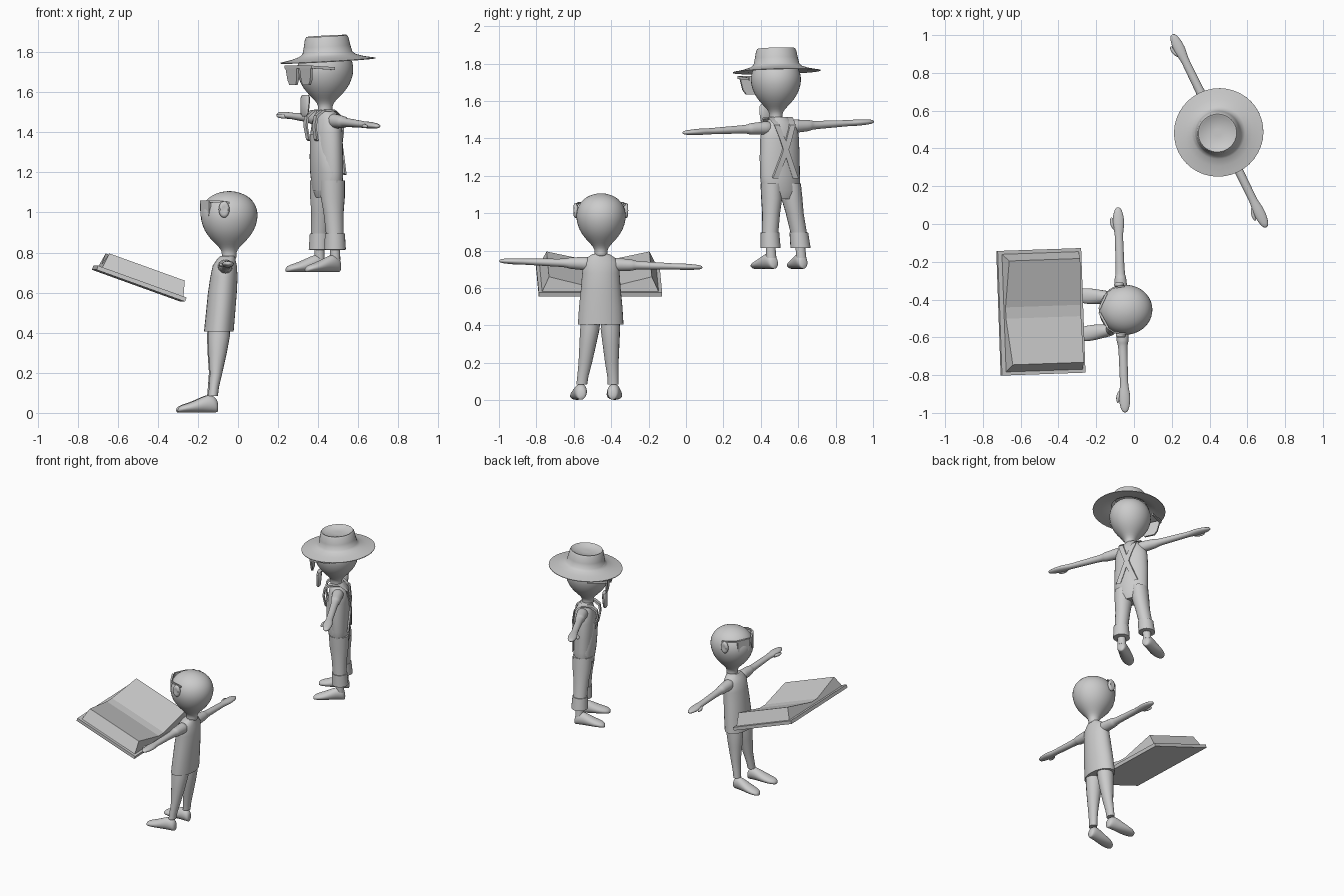
import bpy, bmesh, math
from mathutils import Matrix, Vector

if "Cube" in bpy.data.objects:
    bpy.data.objects.remove(bpy.data.objects["Cube"])

grey = bpy.data.materials.new("plain grey")
grey.diffuse_color = (0.6, 0.6, 0.6, 1)
grey.use_nodes = True
grey.node_tree.nodes["Principled BSDF"].inputs["Base Color"].default_value = grey.diffuse_color


def finish(name, bm, frame, smooth=True, soft=0):
    """Turn a bmesh into a named object placed in the given frame."""
    bm.transform(frame)
    bmesh.ops.recalc_face_normals(bm, faces=bm.faces[:])
    me = bpy.data.meshes.new(name)
    bm.to_mesh(me)
    bm.free()
    ob = bpy.data.objects.new(name, me)
    bpy.context.collection.objects.link(ob)
    me.materials.append(grey)
    if soft:
        ob.modifiers.new("soft", 'SUBSURF').levels = soft
        ob.modifiers["soft"].render_levels = soft
    if smooth:
        bpy.ops.object.select_all(action='DESELECT')
        ob.select_set(True)
        bpy.context.view_layer.objects.active = ob
        if soft:
            bpy.ops.object.shade_smooth()
        else:
            bpy.ops.object.shade_smooth_by_angle(angle=math.radians(40))
    return ob


def loft(name, frame, rings, n=20, smooth=True, soft=0):
    """Skin rings given as (centre, half axis a, half axis b); n=4 gives boxes."""
    bm = bmesh.new()
    off, k = (math.pi / 4, math.sqrt(2)) if n == 4 else (0, 1)
    loops = []
    for c, a, b in rings:
        loops.append([bm.verts.new(Vector(c) + k * (math.cos(t) * Vector(a) + math.sin(t) * Vector(b)))
                      for t in (off + 2 * math.pi * i / n for i in range(n))])
    for p, q in zip(loops, loops[1:]):
        for i in range(n):
            j = (i + 1) % n
            bm.faces.new((p[i], p[j], q[j], q[i]))
    bm.faces.new(loops[0])
    bm.faces.new(loops[-1])
    return finish(name, bm, frame, smooth, soft)


def upright(name, frame, rows, **kw):
    """Vertical loft, rows are (z, forward, side, half depth, half width)."""
    return loft(name, frame, [((u, y, z), (d, 0, 0), (0, w, 0)) for z, u, y, d, w in rows], **kw)


def box_path(name, frame, pts, a, b):
    return loft(name, frame, [(p, a, b) for p in pts], n=4)


# Figure frames: local x is forward, local y is left; legs lean a little sideways
child = Matrix.Translation((-0.066, -0.455, 0)) @ Matrix.Rotation(math.radians(182), 4, 'Z')
farmer = Matrix.Translation((0.447, 0.503, 0.70)) @ Matrix.Rotation(math.radians(206), 4, 'Z')
farmer_top = farmer @ Matrix.Translation((0, .015, 0))
child_legs = child @ Matrix.Shear('XY', 4, (0, 0)) @ Matrix(((1, 0, 0, 0), (0, 1, -.045, .02), (0, 0, 1, 0), (0, 0, 0, 1)))
farmer_legs = farmer @ Matrix(((1, 0, .03, -.015), (0, 1, .07, -.035), (0, 0, 1, 0), (0, 0, 0, 1)))


def head(name, frame, u, dz):
    prof = [(.765, .042), (.79, .034), (.815, .04), (.84, .064), (.87, .095), (.91, .124),
            (.96, .141), (1.0, .142), (1.04, .131), (1.075, .103), (1.097, .062), (1.107, .018)]
    upright(name, frame, [(z + dz, u, 0, r * 1.02, r * .95) for z, r in prof], soft=1)


def arm(name, frame, s, z0, slope, k=1):
    rows = [(.05, .042, .04), (.09, .036, .036), (.15, .033, .032), (.175, .031, .03),
            (.18, .025, .023), (.26, .023, .021), (.36, .023, .018), (.40, .021, .016),
            (.44, .03, .018), (.48, .031, .016), (.52, .024, .013), (.545, .011, .008)]
    loft(name, frame, [((0, s * y * k, z0 + slope * s * y), (a, 0, 0), (0, 0, b)) for y, a, b in rows],
         n=16, soft=1)
    # thumb
    loft(name + "_thumb", frame, [((u, s * y * k, z0 + slope * s * y - .004), (r, 0, 0), (0, 0, r))
                                  for u, y, r in ((.015, .42, .012), (.033, .45, .012),
                                                  (.036, .475, .01), (.036, .492, .005))], n=10, soft=1)


def foot(name, frame, s, u0, y0, splay):
    rows = [(0, .018, .05), (.012, .03, .075), (.04, .035, .092), (.075, .038, .08),
            (.12, .043, .058), (.16, .042, .044), (.19, .033, .034), (.205, .014, .02)]
    loft(name, frame, [((u0 + u, s * (y0 + splay * u), h / 2 + .002), (0, w, 0), (0, 0, h / 2))
                       for u, w, h in rows], n=16, soft=1)


# ---- Child: head, shirt, limbs
head("child_head", child, -.022, 0)
upright("child_shirt", child, [
    (.405, .03, 0, .074, .122), (.5, .021, 0, .073, .116), (.6, .012, 0, .072, .106),
    (.68, .004, 0, .068, .1), (.735, 0, 0, .06, .098), (.762, -.006, 0, .048, .075),
    (.782, -.014, 0, .038, .045)], n=28)
for s, side in ((1, "left"), (-1, "right")):
    arm("child_arm_" + side, child, s, .728, .032)
    upright("child_leg_" + side, child_legs, [
        (.44, .028, s * .052, .055, .05), (.38, .032, s * .055, .055, .052),
        (.3, .038, s * .062, .046, .045), (.2, .046, s * .071, .031, .036),
        (.13, .057, s * .08, .025, .03), (.085, .062, s * .084, .024, .029)], n=16)
    foot("child_foot_" + side, child_legs, s, .036, .084, .1)
    # ears
    bm = bmesh.new()
    bmesh.ops.create_uvsphere(bm, u_segments=16, v_segments=10, radius=1)
    for v in bm.verts:
        dish = 1 - .5 * max(0, 1 - (v.co.x ** 2 + v.co.z ** 2) * 2)
        v.co = Vector((v.co.x * .027, v.co.y * .017 * dish, v.co.z * .041))
    finish("child_ear_" + side, bm, child @ Matrix.Translation((.008, s * .134, 1.015)))
    # glasses lens and temple
    lens = child @ Matrix.Translation((.097, s * .05, 1.015)) @ Matrix.Rotation(s * math.radians(27), 4, 'Z')
    upright("child_lens_" + side, lens, [(-.043, 0, 0, .006, .03), (-.03, 0, 0, .006, .042),
                                         (.045, 0, 0, .006, .046)], n=4)
    box_path("child_temple_" + side, child,
             [(.08, s * .092, 1.055), (.04, s * .119, 1.055), (-.02, s * .126, 1.047)],
             (0, .004, 0), (0, 0, .005))

# ---- Farmer: head, overalls, limbs
head("farmer_head", farmer_top, .02, .03)
upright("farmer_torso", farmer, [
    (.375, 0, -.008, .05, .085), (.42, 0, -.005, .066, .11), (.5, .002, 0, .069, .114),
    (.6, .005, 0, .071, .114), (.7, .006, 0, .071, .11), (.76, .005, 0, .062, .102),
    (.79, .008, 0, .05, .075), (.815, .014, 0, .037, .042)], n=28)
upright("overalls_bib", farmer, [
    (.41, .01, -.005, .055, .1), (.5, .012, 0, .066, .11), (.58, .018, 0, .066, .098),
    (.64, .03, 0, .057, .075), (.69, .036, 0, .054, .066)], n=28)
for s, side in ((1, "left"), (-1, "right")):
    arm("farmer_arm_" + side, farmer, s, .76, -.055, 1.045 + .02 * s)
    upright("trouser_leg_" + side, farmer_legs, [
        (.46, 0, s * .056, .064, .056), (.38, 0, s * .06, .062, .055),
        (.3, 0, s * .07, .051, .047), (.18, 0, s * .087, .044, .043)], n=18)
    upright("trouser_cuff_" + side, farmer_legs, [
        (.195, 0, s * .086, .044, .044), (.196, 0, s * .086, .05, .05),
        (.115, 0, s * .089, .054, .054), (.113, 0, s * .089, .046, .046)], n=18)
    upright("farmer_ankle_" + side, farmer_legs, [
        (.14, 0, s * .088, .024, .026), (.06, 0, s * .089, .026, .028)], n=14)
    foot("farmer_foot_" + side, farmer_legs, s, -.03, .086, .12)
    # straps over the shoulders, crossed at the back
    box_path("strap_" + side, farmer, [
        (.085, s * .045, .66), (.098, s * .05, .73), (.09, s * .054, .78), (.055, s * .056, .808),
        (-.01, s * .056, .81), (-.055, s * .047, .775), (-.068, s * .02, .70),
        (-.071, s * -.012, .61), (-.064, s * -.06, .49)], (.005, 0, .004), (0, .016, 0))
    # sunglasses
    upright("sunglass_lens_" + side, farmer_top, [
        (.935, .16, s * .075, .006, .034), (.96, .161, s * .077, .006, .052),
        (1.03, .166, s * .08, .006, .066)], n=4)
    box_path("sunglass_temple_" + side, farmer_top,
             [(.166, s * .15, 1.025), (.04, s * .148, 1.018)], (0, .005, 0), (0, 0, .007))
box_path("sunglass_bridge", farmer_top, [(.166, -.153, 1.026), (.166, .153, 1.026)], (.006, 0, 0), (0, 0, .008))

# pointed chin beard
upright("chin_beard", farmer_top, [
    (.885, .13, 0, .012, .034), (.87, .131, 0, .016, .044), (.83, .133, 0, .016, .042),
    (.79, .135, 0, .014, .034), (.78, .136, 0, .008, .02)], n=12)

# ---- Hat, tipped forward
hat = farmer_top @ Matrix.Translation((.008, .002, 1.08)) @ Matrix.Rotation(math.radians(3.5), 4, 'Y')
upright("hat", hat, [(z, 0, 0, r, r * .98) for r, z in (
    (.02, .086), (.08, .088), (.094, .099), (.102, .101), (.109, .09), (.117, .05), (.125, .016),
    (.142, .003), (.18, -.009), (.215, -.016), (.238, -.02), (.238, -.024), (.18, -.017),
    (.14, -.006), (.115, .01), (.11, .05), (.1, .078), (.02, .08))], n=40)

# ---- Open book, floating and tilted towards the child
book = (Matrix.Translation((-.493, -.465, .645)) @ Matrix.Rotation(math.radians(2), 4, 'Z')
        @ Matrix.Rotation(math.radians(19.8), 4, 'Y'))
box_path("book_cover", book, [(-.235, 0, 0), (.235, 0, 0)], (0, .33, 0), (0, 0, .011))
bm = bmesh.new()
section = [(-.312, .01), (-.275, .088), (-.03, .03), (.03, .03), (.275, .088), (.312, .01)]
ends = [[bm.verts.new((x + k * h, y, h)) for y, h in section] for x, k in ((-.213, .15), (.222, -.25))]
for i in range(6):
    j = (i + 1) % 6
    bm.faces.new((ends[0][i], ends[0][j], ends[1][j], ends[1][i]))
for e in ends:
    for ids in ((0, 1, 2), (3, 4, 5), (0, 2, 3, 5)):
        bm.faces.new([e[i] for i in ids])
finish("book_pages", bm, book, smooth=False)
